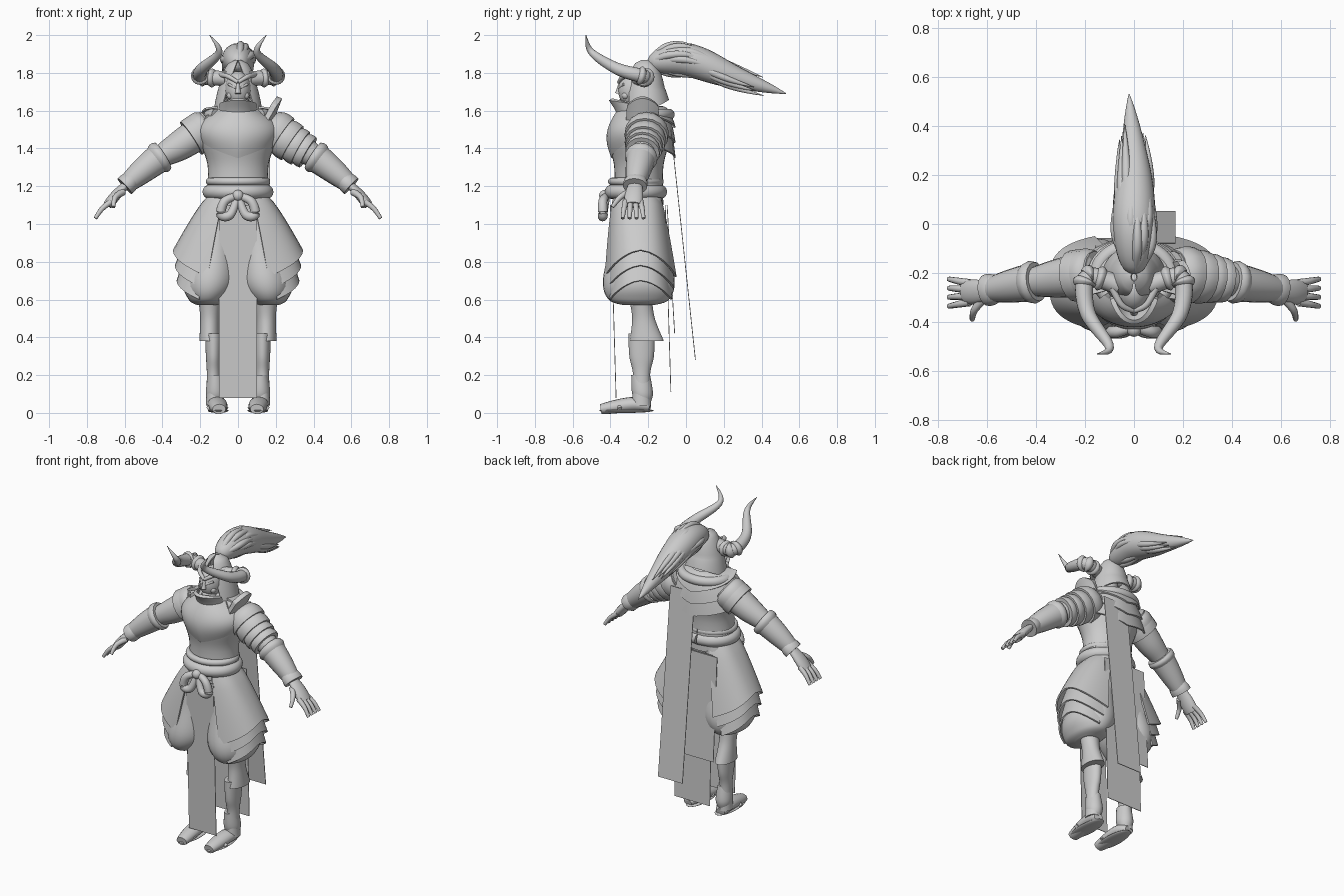
import bpy, bmesh, math, random
from math import sin, cos, pi, radians
from mathutils import Vector

if "Cube" in bpy.data.objects:
    bpy.data.objects.remove(bpy.data.objects["Cube"])
random.seed(4)

clay = bpy.data.materials.new("clay_grey")
clay.use_nodes = True
grey = (.6, .6, .6, 1)
clay.diffuse_color = grey
clay.node_tree.nodes["Principled BSDF"].inputs["Base Color"].default_value = grey


def spline(keys, t):
    """Smooth value through a list of tuples, t from 0 to 1."""
    position = t * (len(keys) - 1)
    i = min(int(position), len(keys) - 2)
    f = position - i
    before, start, end, after = (Vector(keys[max(0, min(k, len(keys) - 1))]) for k in (i - 1, i, i + 1, i + 2))
    slope_in, slope_out = (end - before) / 2, (after - start) / 2
    blend = f * f * (3 - 2 * f)
    return start.lerp(end, blend) + slope_in * f * (1 - f) ** 2 - slope_out * f * f * (1 - f)


def finish(name, bm, thickness=0):
    bmesh.ops.recalc_face_normals(bm, faces=bm.faces)
    mesh = bpy.data.meshes.new(name)
    bm.to_mesh(mesh)
    bm.free()
    part = bpy.data.objects.new(name, mesh)
    bpy.context.collection.objects.link(part)
    mesh.materials.append(clay)
    bpy.ops.object.select_all(action="DESELECT")
    part.select_set(True)
    bpy.context.view_layer.objects.active = part
    if thickness:
        solid = part.modifiers.new("thickness", "SOLIDIFY")
        solid.thickness, solid.offset = thickness, 0
        bpy.ops.object.modifier_apply(modifier=solid.name)
    bpy.ops.object.shade_smooth_by_angle(angle=radians(45))


def skin(name, rings, side):
    """Closed surface through rings of points, mirrored when side is -1."""
    bm = bmesh.new()
    loops = [[bm.verts.new((p[0] * side, p[1], p[2])) for p in ring] for ring in rings]
    for low, high in zip(loops, loops[1:]):
        for k in range(len(low)):
            bm.faces.new((low[k - 1], low[k], high[k], high[k - 1]))
    bm.faces.new(loops[0])
    bm.faces.new(loops[-1])
    finish(name, bm)


def tube(name, path, start, end, bulge=0, side=1, flat=1, skew=1, first=0, last=1, sides=16):
    """Tapered tube along a stretch of a smooth path, with a swelling in the middle."""
    steps = len(path) * 6
    points = [spline(path, first + (last - first) * i / steps) for i in range(steps + 1)]
    rings = []
    for i, point in enumerate(points):
        t = i / steps
        along = (points[min(i + 1, steps)] - points[max(i - 1, 0)]).normalized()
        across = along.cross(Vector((.02, 0, 1))).normalized()
        up = across.cross(along)
        r = max(.002, start + (end - start) * t + bulge * sin(pi * t ** skew))
        rings.append([point + r * (across * cos(a) + up * flat * sin(a))
                      for a in (2 * pi * k / sides for k in range(sides))])
    skin(name, rings, side)


def stack(name, profile, x=0, y=-.25, lean=0, side=1, slide=0):
    """Level ellipses given as height, half width and half depth."""
    rings = []
    steps = len(profile) * 5
    for i in range(steps + 1):
        z, width, depth = spline(profile, i / steps)
        fall = profile[0][0] - z
        rings.append([(x + lean * fall + width * cos(a), y + slide * fall + depth * sin(a), z)
                      for a in (pi * k / 16 for k in range(32))])
    skin(name, rings, side)


def sheet(name, surface, columns=28, rows=10, side=1, thickness=.01):
    """Thin surface from a function of u and v, both 0 to 1."""
    bm = bmesh.new()
    grid = []
    for j in range(rows + 1):
        points = [surface(i / columns, j / rows) for i in range(columns + 1)]
        grid.append([bm.verts.new((x * side, y, z)) for x, y, z in points])
    for low, high in zip(grid, grid[1:]):
        for i in range(columns):
            bm.faces.new((low[i], low[i + 1], high[i + 1], high[i]))
    finish(name, bm, thickness)


def around(angle, width, depth, y, z):
    """Point on a level ellipse, degrees from the front towards the left."""
    a = radians(angle)
    return width * sin(a), y - depth * cos(a), z


def ball(name, middle, size, side=1):
    bm = bmesh.new()
    bmesh.ops.create_uvsphere(bm, u_segments=20, v_segments=12, radius=1)
    for v in bm.verts:
        v.co = [m + c * r for m, c, r in zip(middle, v.co, size)]
        v.co.x *= side
    finish(name, bm)


# Torso and chest armour
stack("torso", [(1.1, .17, .13), (1.3, .16, .13), (1.45, .2, .16), (1.55, .17, .12), (1.65, .06, .06)])


def chest(u, v):
    swell = sin(pi * v)
    low = 1.35 + .1 * abs(2 * u - 1)
    return around(160 * u - 80, .2 - .1 * v ** 2.5 + .02 * swell, .15 - .03 * v + .04 * swell, -.24,
                  low + (1.6 - low) * v)


def collar(u, v):
    bow = (2 * u - 1) ** 2
    return around(124 * u - 62, .1, .13 + .05 * v - .02 * sin(pi * v), -.22, 1.5 + v * (.16 - .02 * bow))


sheet("chest_plate", chest)
sheet("collar_plate", collar, thickness=.02)

# Wrapped cloth over the shoulders and upper back
for layer in range(3):
    def mantle(u, v):
        rise = .08 * layer + .1 * abs(2 * u - 1)
        return around(65 + 230 * u, .09 + (.14 - .02 * layer) * v ** .8, .09 + .07 * v ** .6,
                      -.22, 1.62 - (.27 - rise) * v ** 1.4)
    sheet(f"back_mantle_{layer}", mantle)
tube("scarf_roll", [around(50 + 26 * i, .15, .12, -.21, 1.58) for i in range(11)], .03, .03)

# Face
ball("face", (0, -.27, 1.71), (.07, .09, .1))
ball("chin", (0, -.29, 1.63), (.05, .06, .06))
tube("nose", [(0, -.35, 1.74), (0, -.36, 1.69)], .008, .016)
tube("mouth", [(-.03, -.33, 1.645), (0, -.35, 1.65), (.03, -.33, 1.645)], .005, .005, .004)


# Hood with an open front
def hood(u, v):
    drop = v + .001
    gap = 48 * drop ** .6
    lift = .08 * max(0, 2 * v - 1) * sin(pi * u) ** 2
    return around(gap + (360 - 2 * gap) * u, .125 * drop ** .35, .12 * drop ** .3, -.215, 1.865 - .29 * v + lift)


sheet("hood", hood, 36, 16)

horn = [(.06, -.25, 1.77), (.19, -.22, 1.78), (.19, -.36, 1.82), (.1, -.5, 1.91), (.15, -.53, 2)]
arm = [(.15, -.2, 1.52), (.3, -.22, 1.42), (.43, -.24, 1.34), (.6, -.27, 1.2), (.69, -.28, 1.1)]

for label, side in (("left", 1), ("right", -1)):
    # Brow, cheek and ringed horn
    tube(label + "_brow_guard", [(0, -.355, 1.75), (.05, -.33, 1.78), (.09, -.26, 1.79)], .01, .015, side=side)
    tube(label + "_brow", [(.01, -.355, 1.72), (.05, -.33, 1.74)], .007, .007, side=side)
    ball(label + "_cheek", (.04, -.32, 1.68), (.02, .02, .02), side)
    tube(label + "_horn", horn, .04, 0, .012, side)
    for ring in range(3):
        place = .12 + .08 * ring
        tube(f"{label}_horn_ring_{ring}", horn, .04, .04, .01, side, first=place, last=place + .05)

    # Arm, cuffs and hand
    for piece, first, last, start, end, bulge, flat in (
            ("upper_arm", 0, .5, .09, .055, .008, 1), ("forearm", .45, .75, .08, .045, .006, 1),
            ("elbow_cuff", .44, .52, .08, .07, .012, 1), ("wrist_cuff", .67, .75, .05, .065, .006, .85),
            ("palm", .72, 1, .035, .045, .01, .55)):
        tube(f"{label}_{piece}", arm, start, end, bulge, side, flat, first=first, last=last)
    for finger in range(4):
        spread = finger - 1.5
        tube(f"{label}_finger_{finger}", [(.67, -.28 + .026 * spread, 1.12), (.72, -.28 + .032 * spread, 1.08),
             (.755, -.28 + .037 * spread, 1.03)], .017, .01, side=side, sides=10)
    tube(label + "_thumb", [(.61, -.3, 1.17), (.65, -.35, 1.14), (.66, -.39, 1.09)], .02, .01, side=side, sides=10)

    # Baggy trousers and layered hip skirts
    stack(label + "_trouser", [(1.14, .08, .12), (.9, .11, .15), (.7, .145, .19), (.6, .1, .16), (.57, .05, .08)],
          .08, lean=.15, side=side)
    for layer in range(3):
        reach = 50 + 6 * layer

        def skirt(u, v):
            angle = reach * (2 * u - 1)
            hem = .6 + .06 * layer + (.1 + .02 * layer) * (1 - abs(angle) / reach)
            square = max(.01, abs(sin(radians(angle)))) ** -.4
            return around(90 + angle, .16 + (.16 + .01 * layer) * v ** .85,
                          (.13 + (.06 + .005 * layer) * v ** .75) * square, -.26 + .02 * v, 1.14 + (hem - 1.14) * v)
        sheet(f"{label}_hip_skirt_{layer}", skirt, side=side)

    # Lower leg and foot
    stack(label + "_knee_wrap", [(.6, .06, .06), (.5, .05, .06), (.38, .055, .09)], .15, -.24, side=side, slide=.15)
    stack(label + "_shin", [(.42, .045, .07), (.3, .04, .065), (.2, .035, .045), (.04, .04, .05)], .13, -.235, side=side)
    stack(label + "_ankle_guard", [(.2, .04, .05), (.1, .05, .055), (.04, .03, .03)], .12, -.24, side=side, slide=.1)
    tube(label + "_foot", [(.12, -.19, .03), (.11, -.28, .045), (.1, -.45, .02)], .03, .035, .02, side, flat=.75)
    ball(label + "_sole", (.105, -.315, .012), (.055, .145, .012), side)
    tube(label + "_foot_strap", [(.06, -.37, .02), (.1, -.36, .06), (.16, -.35, .02)], .012, .012, side=side)

    # Bow loop at the waist
    tube(label + "_bow_loop", [(0, -.42, 1.15), (.07, -.44, 1.12), (.09, -.44, 1.05), (.04, -.44, 1.05),
                               (0, -.42, 1.15)], .018, .018, .008, side)

# Waist sash
for name, height, size, thick in (("sash", 1.17, .15, .038), ("upper_sash", 1.225, .15, .02)):
    tube(name, [around(180 + 30 * k, size, size * .85, -.265, height) for k in range(13)], thick, thick)
ball("bow_knot", (0, -.43, 1.15), (.03, .03, .03))

# Layered guard on the left shoulder, cloth cap on the right
for layer in range(4):
    place, radius = .03 + .08 * layer, .115 - .008 * layer
    tube(f"left_shoulder_guard_{layer}", arm, radius - .02, radius, .01, first=place, last=place + .12)
for layer in range(2):
    tube(f"right_shoulder_cap_{layer}", arm, .08, .105, .01, -1, first=0, last=.17 - .06 * layer)


def neck_guard(u, v):
    bow = (2 * u - 1) ** 2
    return .17 + .05 * v - .03 * bow, -.31 + .16 * u, 1.54 + v * (.13 - .04 * bow)


sheet("left_neck_guard", neck_guard, thickness=.03)

# Hanging cloth panels, each between a top and a bottom given as y and z
for name, left, right, top, bottom in (
        ("front_panel", -.1, .1, (-.4, 1.1), (-.37, .08)), ("long_back_panel", -.01, .17, (-.08, 1.5), (.05, .28)),
        ("lower_back_panel", -.12, .14, (-.11, 1.1), (-.08, .11)),
        ("middle_back_panel", -.16, .06, (-.1, 1.1), (-.06, .42))):
    def panel(u, v):
        return left + (right - left) * u, *Vector(top).lerp(Vector(bottom), v)
    sheet(name, panel, 2, 4, thickness=.004)

# Plume with loose locks
plume = [(0, -.2, 1.85), (0, 0, 1.87), (0, .25, 1.78), (-.02, .53, 1.69)]
tube("plume", plume, .02, 0, .075, skew=.75, sides=24)
for lock in range(18):
    turn = 2 * pi * lock / 18
    root = random.uniform(.02, .45)
    offsets = (.03, .075, .08, .07)
    strand = [spline(plume, root + .14 * k) + offset * (1 - .5 * root) * Vector((cos(turn), 0, sin(turn)))
              for k, offset in enumerate(offsets)]
    tube(f"plume_lock_{lock}", strand, .015, 0, .012, sides=10)
